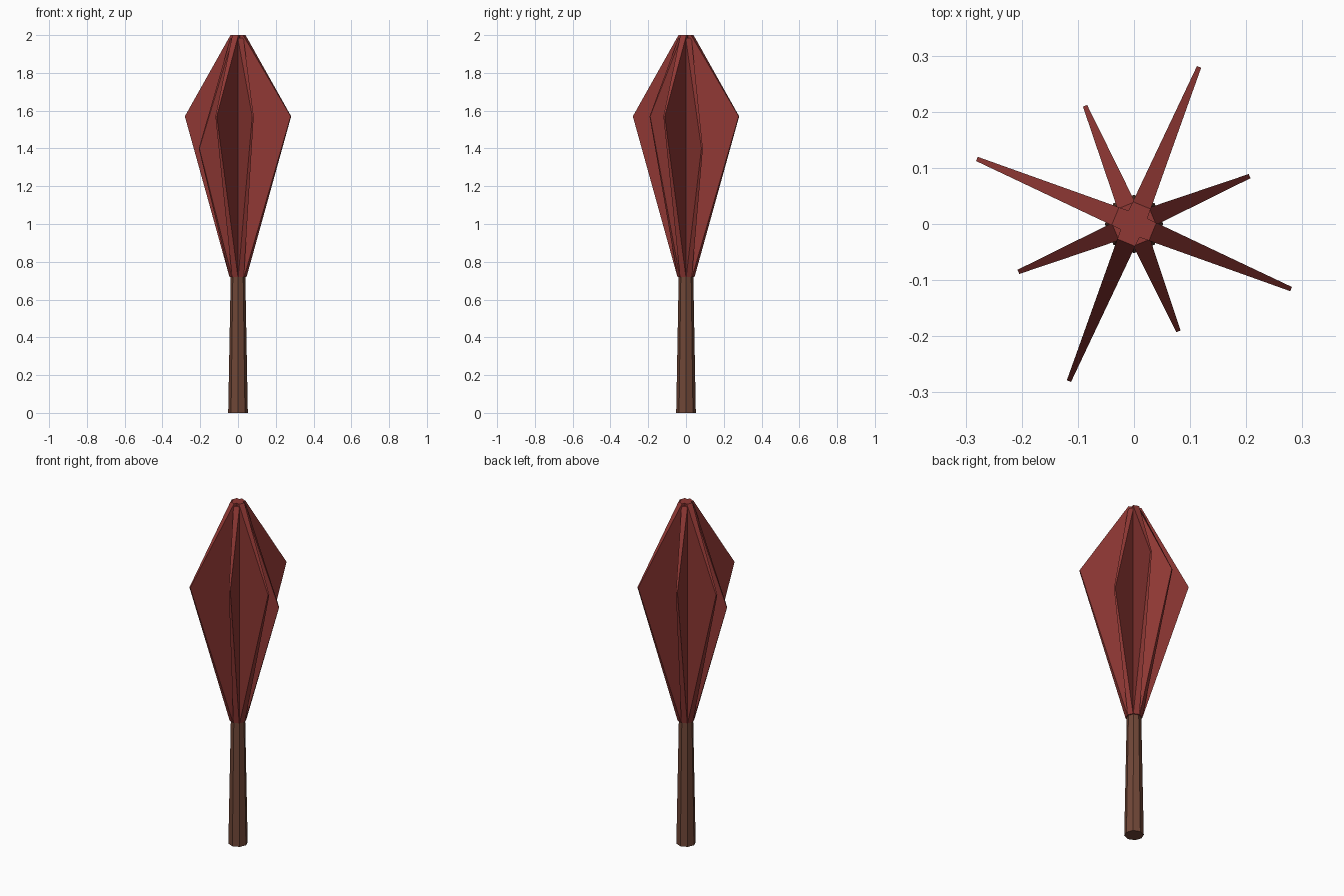
import bpy, math

if "Cube" in bpy.data.objects:
    bpy.data.objects.remove(bpy.data.objects["Cube"])


def material(name, color):
    m = bpy.data.materials.new(name)
    m.diffuse_color = (*color, 1)
    m.use_nodes = True
    m.node_tree.nodes["Principled BSDF"].inputs["Base Color"].default_value = m.diffuse_color
    return m


leaf_mat = material("red_leaf", (0.28, 0.040, 0.035))
bark_mat = material("bark", (0.16, 0.062, 0.038))

# Tapered eight-sided trunk, running up inside the foliage
bpy.ops.mesh.primitive_cone_add(vertices=8, radius1=0.052, radius2=0.016,
                                depth=1.95, location=(0, 0, 0.975),
                                rotation=(0, 0, math.radians(90)))
trunk = bpy.context.object
trunk.name = "trunk"
trunk.data.materials.append(bark_mat)


def fin(name, angle, reach, peak_z, top_z):
    """Upright kite-shaped leaf, thick at the trunk and thin at the tip."""
    profile = [(0, 0.72), (0.042, 0.72), (reach, peak_z), (0.036, top_z), (0, top_z)]
    n = len(profile)
    verts = []
    for side in (-1, 1):
        for r, z in profile:
            half = 0.019 + (0.004 - 0.019) * r / reach
            verts.append((r, side * half, z))
    faces = [tuple(range(n)), tuple(range(2 * n - 1, n - 1, -1))]
    faces += [(i, i + n, (i + 1) % n + n, (i + 1) % n) for i in range(n)]
    mesh = bpy.data.meshes.new(name)
    mesh.from_pydata(verts, [], faces)
    mesh.materials.append(leaf_mat)
    ob = bpy.data.objects.new(name, mesh)
    ob.rotation_euler.z = math.radians(angle)
    bpy.context.collection.objects.link(ob)


# Four large fins with four smaller ones between them
small = [(0.223, 1.40), (0.228, 1.57), (0.223, 1.40), (0.207, 1.57)]
for k, (reach, peak) in enumerate(small):
    fin(f"large_leaf_fin_{k + 1}", 67.5 + 90 * k, 0.303, 1.57, 2.0)
    fin(f"small_leaf_fin_{k + 1}", 22.5 + 90 * k, reach, peak, 1.985)
